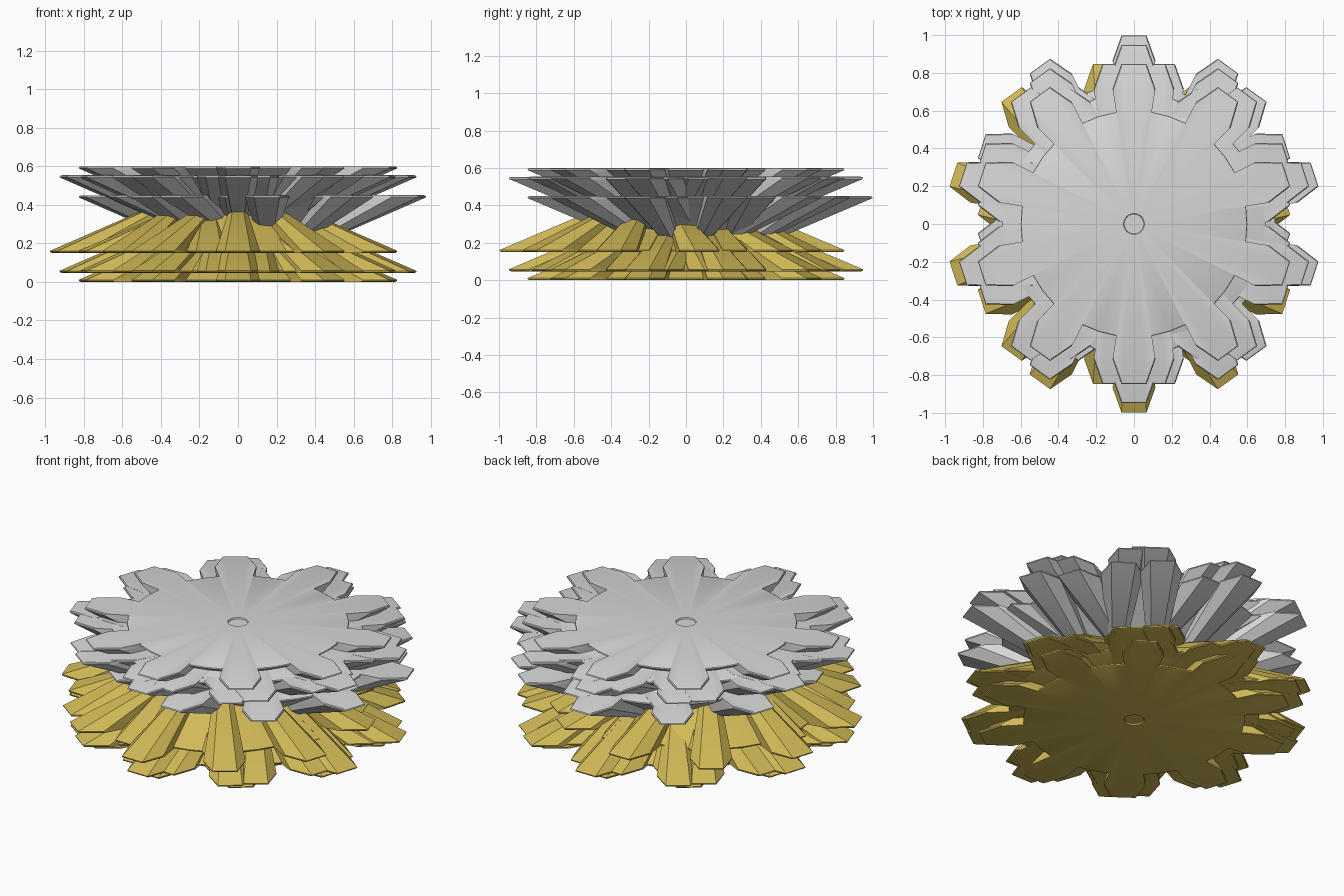
import bpy, bmesh, math

if "Cube" in bpy.data.objects:
    bpy.data.objects.remove(bpy.data.objects["Cube"])

TEETH = 10
DEPTH = 0.36          # height from rim plane to the cone apex
HEIGHT = 0.6


def material(name, rgb):
    m = bpy.data.materials.new(name)
    m.diffuse_color = (*rgb, 1)
    m.use_nodes = True
    m.node_tree.nodes["Principled BSDF"].inputs["Base Color"].default_value = m.diffuse_color
    return m


silver = material("silver grey", (0.68, 0.68, 0.68))
gold = material("gold", (0.64, 0.49, 0.095))


def gear_outline():
    """Ten-tooth outline: valley, root, pitch shoulder, narrowed tip."""
    tooth = [(-18, 0.6), (-9, 0.6), (-9, 0.725), (-4.5, 0.85),
             (4.5, 0.85), (9, 0.725), (9, 0.6)]
    pts = []
    for i in range(TEETH):
        for a, r in tooth:
            t = math.radians(90 + i * 360 / TEETH + a)
            pts.append((r * math.cos(t), r * math.sin(t)))
    return pts


def conical_gear(name, x, y, z, up, mat):
    """Gear tapering from its rim plane at z towards the middle of the stack."""
    outline = gear_outline()
    n = len(outline)
    bm = bmesh.new()

    def ring(scale, depth, radius=None):
        vs = []
        for px, py in outline:
            if radius:
                k = radius / math.hypot(px, py)
            else:
                k = scale
            vs.append(bm.verts.new((x + px * k, y + py * k, z - up * depth)))
        return vs

    rings = [ring(0, 0.008, 0.052),          # hub recess
             ring(0, 0, 0.055),
             ring(0.985, 0),                 # flat face
             ring(0.997, 0.004),             # rounded rim
             ring(1.0, 0.011),
             ring(0.97, 0.011 + 0.03 * DEPTH),
             ring(0.15, 0.011 + 0.85 * DEPTH)]
    for a, b in zip(rings, rings[1:]):
        for i in range(n):
            j = (i + 1) % n
            bm.faces.new((a[i], a[j], b[j], b[i]))
    bm.faces.new(rings[0])
    bm.faces.new(rings[-1])
    bmesh.ops.recalc_face_normals(bm, faces=bm.faces)
    me = bpy.data.meshes.new(name)
    bm.to_mesh(me)
    bm.free()
    me.materials.append(mat)
    ob = bpy.data.objects.new(name, me)
    bpy.context.collection.objects.link(ob)
    bpy.ops.object.select_all(action='DESELECT')
    ob.select_set(True)
    bpy.context.view_layer.objects.active = ob
    bpy.ops.object.shade_smooth_by_angle(angle=math.radians(30))


# Upper grey half opens upward, lower gold half opens downward
for label, mat, up in (("upper", silver, 1), ("lower", gold, -1)):
    def level(d):
        return HEIGHT - d if up > 0 else d

    conical_gear(label + "_face_gear", 0, 0, level(0), up, mat)
    # four gears shifted outward just behind the face
    for i, (dx, dy) in enumerate(((1, 0), (-1, 0), (0, 1), (0, -1))):
        conical_gear(f"{label}_middle_gear_{i + 1}", 0.1 * dx, 0.1 * dy,
                     level(0.046 + 0.0004 * i), up, mat)
    # two widest gears, shifted to opposite sides on the two halves
    for i, (dx, dy) in enumerate(((1, 0), (0, 1))):
        conical_gear(f"{label}_inner_gear_{i + 1}", 0.15 * dx * up, 0.15 * dy * up,
                     level(0.15 + 0.0004 * i), up, mat)
